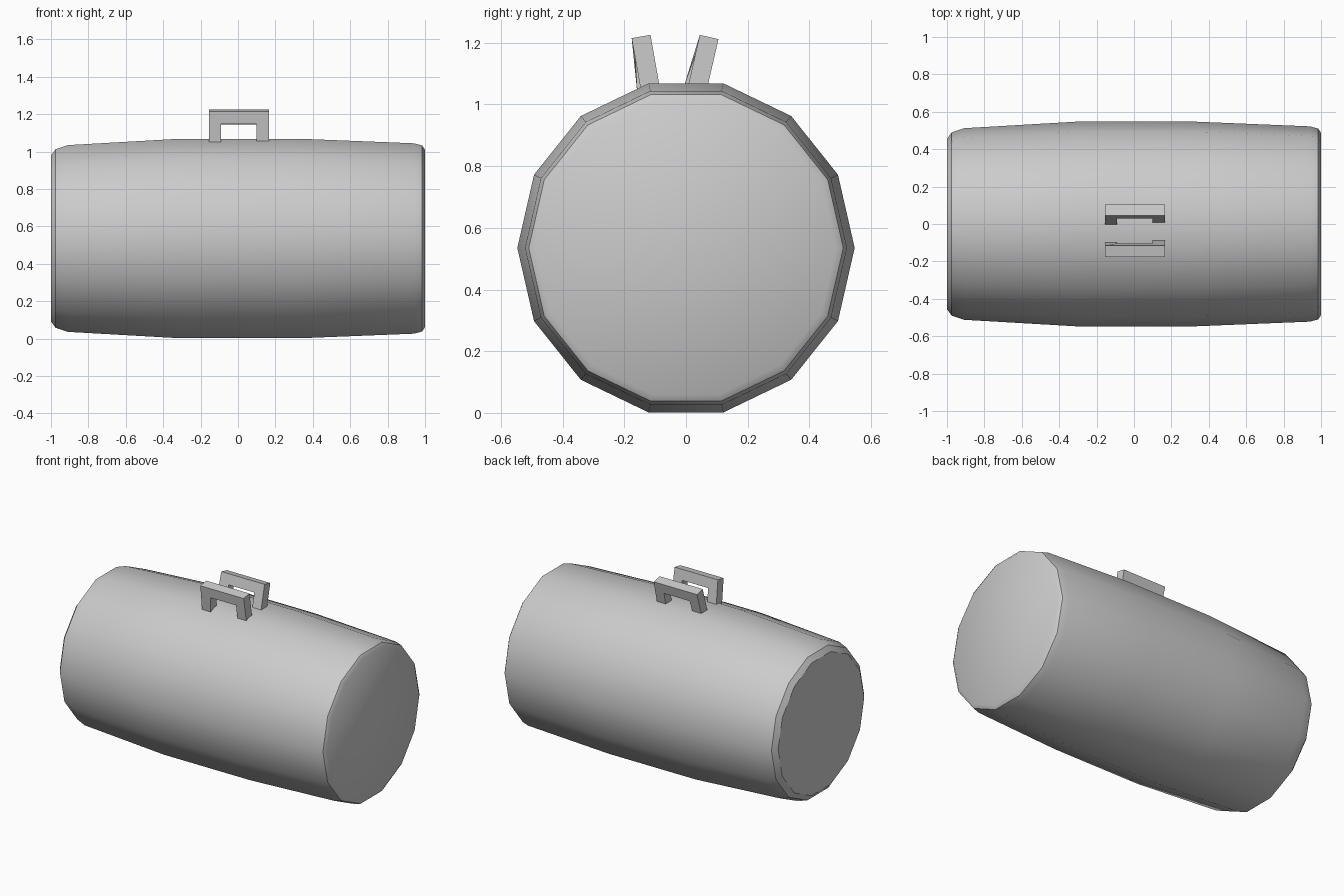
import bpy, bmesh
from math import sin, cos, tau, radians
from mathutils import Matrix

cube = bpy.data.objects.get("Cube")
if cube:
    bpy.data.objects.remove(cube)

grey = bpy.data.materials.new("light_grey")
grey.use_nodes = True
colour = (0.6, 0.6, 0.6, 1)
grey.diffuse_color = colour
grey.node_tree.nodes["Principled BSDF"].inputs["Base Color"].default_value = colour


def make_object(name, bm, smooth=False):
    bmesh.ops.recalc_face_normals(bm, faces=bm.faces)
    mesh = bpy.data.meshes.new(name)
    bm.to_mesh(mesh)
    bm.free()
    mesh.materials.append(grey)
    obj = bpy.data.objects.new(name, mesh)
    bpy.context.collection.objects.link(obj)
    if smooth:
        bpy.ops.object.select_all(action='DESELECT')
        obj.select_set(True)
        bpy.context.view_layer.objects.active = obj
        bpy.ops.object.shade_smooth_by_angle(angle=radians(35))
    return obj


# Bag body: a fourteen-sided barrel lying along x, with softened ends
SIDES = 14
CENTRE_Z = 0.535
profile = [(-1, 0.455), (-0.975, 0.49), (-0.91, 0.512), (-0.31, 0.547),
           (0.33, 0.547), (0.94, 0.522), (0.985, 0.51), (1, 0.487)]
bm = bmesh.new()
rings = []
for x, r in profile:
    angles = [tau * i / SIDES for i in range(SIDES)]
    rings.append([bm.verts.new((x, r * cos(a), CENTRE_Z + r * sin(a))) for a in angles])
for ring, following in zip(rings, rings[1:]):
    for i in range(SIDES):
        j = (i + 1) % SIDES
        bm.faces.new((ring[i], ring[j], following[j], following[i]))
bm.faces.new(rings[0])
bm.faces.new(rings[-1])
make_object("bag_body", bm, smooth=True)

# Handles: flat U-shaped straps that lean away from each other
outline = [(-0.155, 0), (-0.155, 0.165), (0.165, 0.165), (0.165, 0),
           (0.1, 0), (0.1, 0.097), (-0.09, 0.097), (-0.09, 0)]
THICKNESS = 0.062


def handle(name, foot_y, lean):
    bm = bmesh.new()
    face = bm.faces.new([bm.verts.new((x, -THICKNESS / 2, z)) for x, z in outline])
    moved = bmesh.ops.extrude_face_region(bm, geom=[face])["geom"]
    bmesh.ops.translate(bm, vec=(0, THICKNESS, 0),
                        verts=[v for v in moved if isinstance(v, bmesh.types.BMVert)])
    for v in bm.verts:
        if v.co.x < 0 and v.co.z < 0.01:
            v.co.y -= 0.012
    bm.transform(Matrix.Translation((0, foot_y, 1.058)) @ Matrix.Rotation(radians(lean), 4, 'X'))
    make_object(name, bm)


handle("front_handle", -0.117, 10)
handle("back_handle", 0.038, -13)
